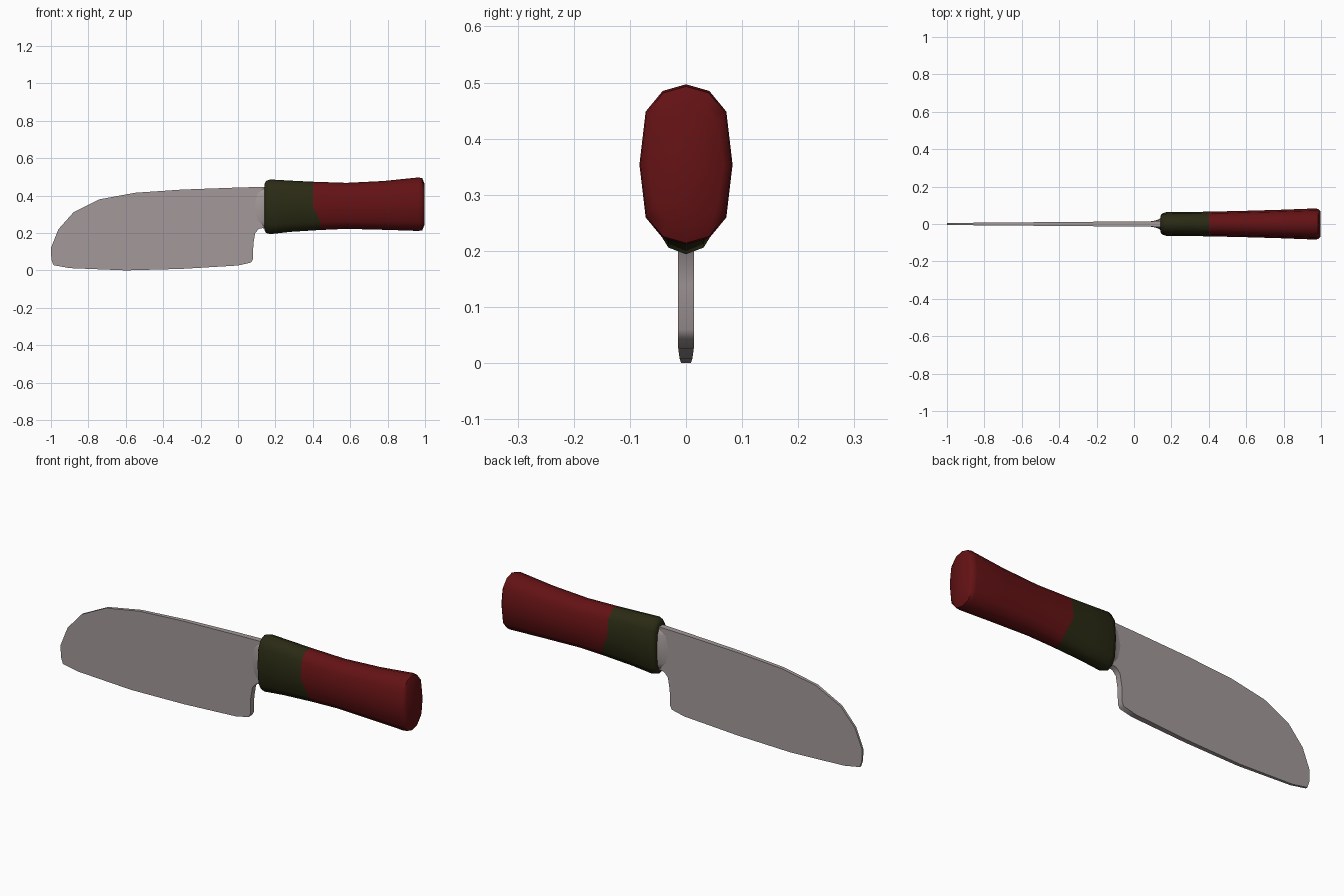
import bpy, bmesh, math

if "Cube" in bpy.data.objects:
    bpy.data.objects.remove(bpy.data.objects["Cube"])


def material(name, rgb):
    m = bpy.data.materials.new(name)
    m.diffuse_color = (*rgb, 1)
    m.use_nodes = True
    m.node_tree.nodes["Principled BSDF"].inputs["Base Color"].default_value = m.diffuse_color
    return m


STEEL = material("steel grey", (0.37, 0.32, 0.32))
GREEN = material("dark olive", (0.023, 0.023, 0.007))
RED = material("dark red", (0.127, 0.006, 0.007))


def finish(bm, name, mats, angle):
    bmesh.ops.recalc_face_normals(bm, faces=bm.faces)
    me = bpy.data.meshes.new(name)
    bm.to_mesh(me)
    bm.free()
    for m in mats:
        me.materials.append(m)
    ob = bpy.data.objects.new(name, me)
    bpy.context.collection.objects.link(ob)
    bpy.context.view_layer.objects.active = ob
    ob.select_set(True)
    bpy.ops.object.shade_smooth_by_angle(angle=math.radians(angle))
    ob.select_set(False)
    return ob


def loft(bm, stations, n=12):
    """Squarish twelve-sided rings: (x, low z, high z, half width, x shift of lower side)."""
    rings = []
    for x, lo, hi, w, shift in stations:
        ring = []
        for i in range(n):
            a = 2 * math.pi * i / n
            s = math.sin(a)
            up = math.copysign(abs(s) ** 0.6, s)
            ring.append(bm.verts.new((x + (shift if s < -0.1 else 0), w * math.cos(a),
                                      (lo + hi) / 2 + up * (hi - lo) / 2)))
        rings.append(ring)
    for a, b in zip(rings, rings[1:]):
        for i in range(n):
            j = (i + 1) % n
            bm.faces.new((a[i], a[j], b[j], b[i]))
    bm.faces.new(rings[0])
    bm.faces.new(rings[-1])


# Handle: waisted grip with olive collar and red body
bm = bmesh.new()
loft(bm, [(0.142, 0.215, 0.462, 0.045, 0), (0.15, 0.2, 0.478, 0.056, 0),
          (0.172, 0.194, 0.486, 0.063, 0), (0.28, 0.206, 0.480, 0.064, 0),
          (0.40, 0.216, 0.474, 0.066, 0.04), (0.58, 0.222, 0.468, 0.070, 0),
          (0.78, 0.217, 0.478, 0.076, 0), (0.965, 0.211, 0.497, 0.083, 0),
          (0.985, 0.214, 0.493, 0.081, 0), (0.998, 0.245, 0.462, 0.066, 0)])
for f in bm.faces:
    f.material_index = 1 if f.calc_center_median().x > 0.41 else 0
finish(bm, "handle", [GREEN, RED], 50)

# Bolster: steel flare between blade and handle
bm = bmesh.new()
loft(bm, [(0.075, 0.25, 0.443, 0.012, 0), (0.11, 0.232, 0.445, 0.018, 0),
          (0.13, 0.226, 0.446, 0.024, 0), (0.15, 0.222, 0.447, 0.038, 0)])
finish(bm, "bolster", [STEEL], 50)

# Blade: outline inset twice on each side for rounded edges, thinning to the tip
outline = [(-1.0, 0.12), (-0.998, 0.06), (-0.987, 0.028), (-0.9, 0.012), (-0.6, 0.0),
           (-0.3, 0.008), (0.0, 0.026), (0.07, 0.042), (0.08, 0.06), (0.082, 0.14),
           (0.092, 0.2), (0.112, 0.222), (0.15, 0.23), (0.15, 0.447), (0.0, 0.443),
           (-0.3, 0.432), (-0.55, 0.415), (-0.74, 0.38), (-0.88, 0.31), (-0.96, 0.22)]


def thickness(x):
    return 0.0055 + 0.0095 * (x + 1) / 1.14


bm = bmesh.new()
face = bm.faces.new([bm.verts.new((x, 0, z)) for x, z in outline])
level = {v: 0.4 for v in bm.verts}
for width, share in ((0.009, 0.78), (0.022, 1.0)):
    bmesh.ops.inset_region(bm, faces=[face], thickness=width, use_even_offset=True)
    level.update({v: share for v in face.verts})
for v, share in level.items():
    v.co.y = -share * thickness(v.co.x)
rim = [e for e in bm.edges if e.is_boundary]
copy = bmesh.ops.duplicate(bm, geom=bm.verts[:] + bm.edges[:] + bm.faces[:])
for v in (g for g in copy["geom"] if isinstance(g, bmesh.types.BMVert)):
    v.co.y *= -1
bmesh.ops.bridge_loops(bm, edges=[e for e in bm.edges if e.is_boundary])
finish(bm, "blade", [STEEL], 60)
